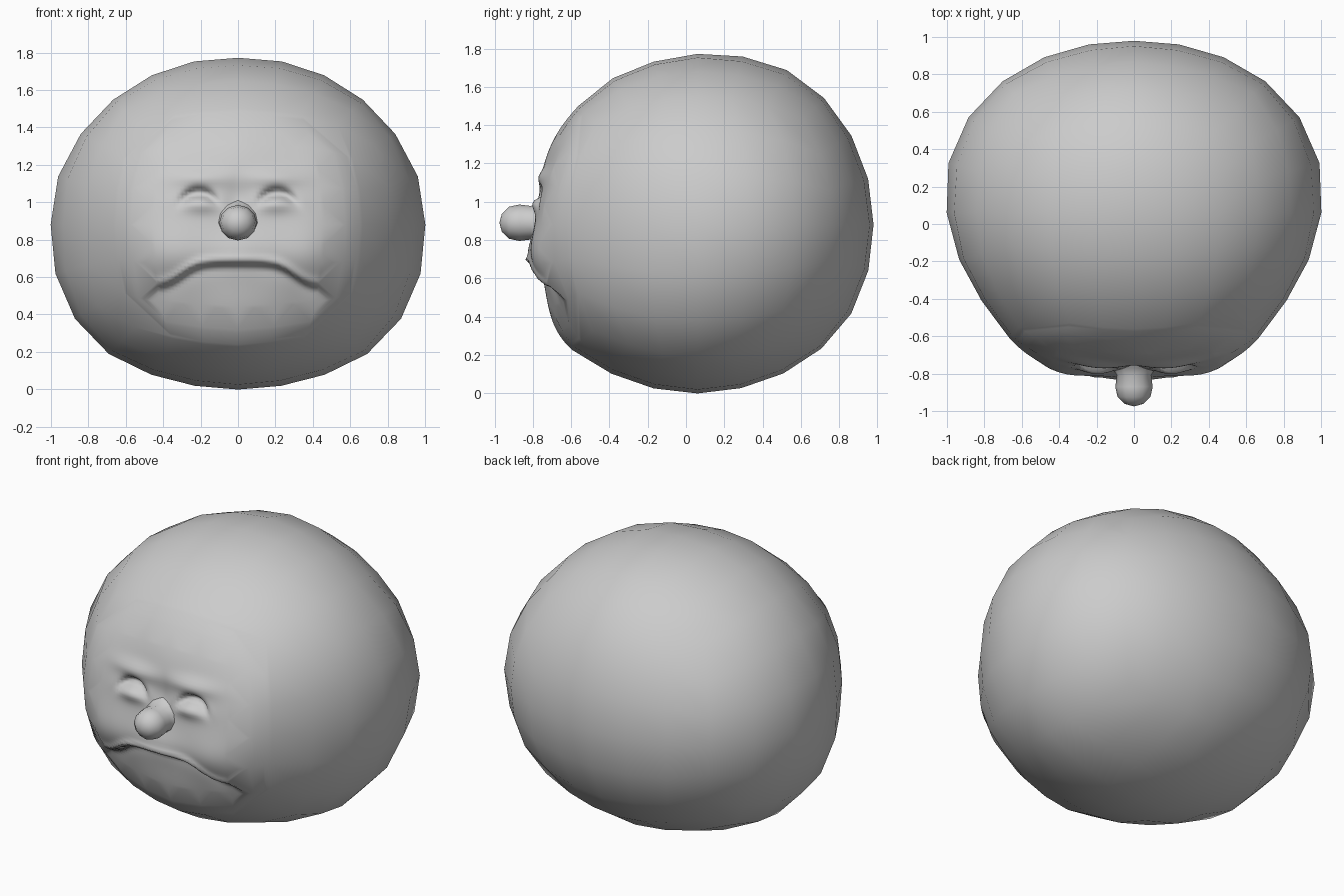
import bpy, bmesh, math
from mathutils import Vector

if "Cube" in bpy.data.objects:
    bpy.data.objects.remove(bpy.data.objects["Cube"])

CENTRE = Vector((0, 0.06, 0.88))


def polar(points, cu, cv):
    """Turn an outline into a smoothed radius-by-angle function."""
    table = sorted((math.atan2(v - cv, u - cu), math.hypot(u - cu, v - cv)) for u, v in points)
    tau = 2 * math.pi
    table = [(table[-1][0] - tau, table[-1][1])] + table + [(table[0][0] + tau, table[0][1])]

    def lookup(a):
        a = (a + math.pi) % tau - math.pi
        for (a0, r0), (a1, r1) in zip(table, table[1:]):
            if a0 <= a <= a1:
                return r0 + (r1 - r0) * (a - a0) / max(a1 - a0, 1e-9)
        return table[0][1]

    return lambda a: sum(lookup(a + k * 0.045) for k in range(-3, 4)) / 7


def mirrored(half):
    return half + [(-x, v) for x, v in half if x > 0]


# Head outlines: front, top and side
front = polar(mirrored([(0, 1.77), (.27, 1.745), (.55, 1.63), (.82, 1.39), (.96, 1.16), (1.005, .88),
                        (.985, .62), (.87, .36), (.66, .16), (.43, .07), (.22, .02), (0, 0)]), 0, CENTRE.z)
top = polar(mirrored([(0, .975), (.29, .95), (.57, .85), (.84, .64), (1.01, .32), (.985, 0), (.9, -.25),
                      (.78, -.45), (.6, -.68), (.5, -.745), (.3, -.775), (0, -.77)]), 0, CENTRE.y)
side = polar([(.04, 0), (-.26, .05), (-.5, .16), (-.65, .25), (-.72, .42), (-.76, .62), (-.77, .88),
              (-.76, 1.1), (-.71, 1.3), (-.58, 1.48), (-.38, 1.65), (-.15, 1.73), (.06, 1.77), (.33, 1.755),
              (.6, 1.655), (.79, 1.46), (.92, 1.23), (.975, .88), (.95, .62), (.86, .4), (.76, .28),
              (.58, .14), (.33, .04)], CENTRE.y, CENTRE.z)


def bump(x, z, cx, cz, sx, sz):
    return math.exp(-((x - cx) / sx) ** 2 - ((z - cz) / sz) ** 2)


def step(t):
    return 1 / (1 + math.exp(-max(-40, min(40, t))))


def face_relief(x, z):
    """Outward push of the face surface at (x, z)."""
    ax = abs(x)
    h = .05 * bump(ax, z, .36, .70, .2, .16)                     # cheeks
    h += .05 * bump(x, z, 0, .72, .2, .12)                       # upper lip
    h += .025 * bump(ax, z, .2, 1.13, .15, .045)                 # brows
    h += .03 * bump(ax, z, .2, .99, .1, .045)                    # lower lids
    lip = .675 - .13 * step((ax - .3) * 22)                      # frowning mouth line
    d = lip - z
    width = step((.43 - ax) * 25)
    h -= .065 * width * step((d - .005) * 160) * math.exp(-max(d, 0) / .1)
    h += .022 * width * math.exp(-((d + .012) / .025) ** 2)
    arch = 1.065 - 4.5 * (ax - .21) ** 2                         # arched closed eyes
    h -= .055 * math.exp(-((z - arch + .015) / .026) ** 2) * math.exp(-((ax - .21) / .1) ** 4)
    h -= .02 * bump(x, z, 0, 1.03, .07, .08)                     # nose bridge
    return h


def place(d):
    x, y, z = d
    parts = [(1 / (y * y + .02), front(math.atan2(z, x))),
             (1 / (z * z + .02), top(math.atan2(y, x))),
             (1 / (x * x + .02), side(math.atan2(z, y)))]
    p = CENTRE + d * (sum(w * r for w, r in parts) / sum(w for w, r in parts))
    if y < -.3:
        p.y -= face_relief(p.x, p.z)
    return p


def finish(bm, name):
    bmesh.ops.recalc_face_normals(bm, faces=bm.faces)
    mesh = bpy.data.meshes.new(name)
    bm.to_mesh(mesh)
    bm.free()
    mesh.shade_smooth()
    obj = bpy.data.objects.new(name, mesh)
    bpy.context.collection.objects.link(obj)
    return obj


# Head: coarse quad ball with a finely divided face
bm = bmesh.new()
bmesh.ops.create_cube(bm, size=2)
bmesh.ops.subdivide_edges(bm, edges=bm.edges[:], cuts=5, use_grid_fill=True)
face_area = [f for f in bm.faces if f.calc_center_median().y < -.999]
edges = list({e for f in face_area for e in f.edges
              if all(g.calc_center_median().y < -.999 for g in e.link_faces)})
bmesh.ops.subdivide_edges(bm, edges=edges, cuts=11, use_grid_fill=True)
for v in bm.verts:
    d = Vector([math.tan(c * math.pi / 4) for c in v.co]).normalized()
    v.co = place(d)
finish(bm, "head")

# Nose: lathed knob with a flared root
profile = [(.15, -.72), (.115, -.77), (.092, -.81), (.1, -.87), (.088, -.925), (.05, -.962)]
bm = bmesh.new()
N = 12
rings = [[bm.verts.new((r * math.cos(k * 2 * math.pi / N), y, .89 + r * .95 * math.sin(k * 2 * math.pi / N)))
          for k in range(N)] for r, y in profile]
tip = bm.verts.new((0, -.975, .89))
for a, b in zip(rings, rings[1:]):
    for k in range(N):
        bm.faces.new((a[k], a[(k + 1) % N], b[(k + 1) % N], b[k]))
for k in range(N):
    bm.faces.new((rings[-1][k], rings[-1][(k + 1) % N], tip))
finish(bm, "nose")
